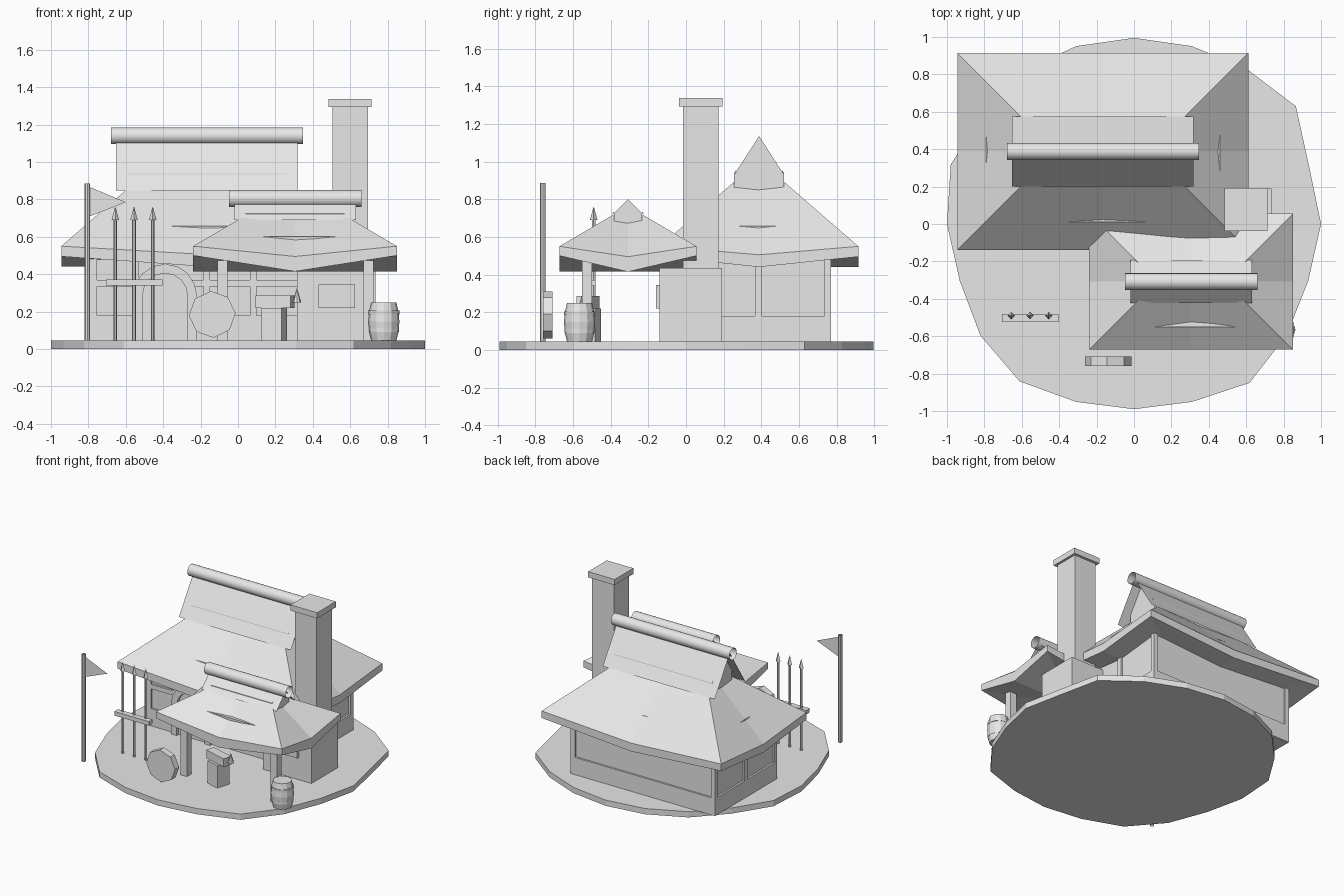
import bpy, bmesh, math
from mathutils import Matrix, Vector

if "Cube" in bpy.data.objects:
    bpy.data.objects.remove(bpy.data.objects["Cube"])

grey = bpy.data.materials.new("pale grey")
grey.diffuse_color = (0.8, 0.8, 0.8, 1)
grey.use_nodes = True
grey.node_tree.nodes["Principled BSDF"].inputs["Base Color"].default_value = grey.diffuse_color
G = 0.045  # top of the ground slab


def mesh(name, verts, faces, fix=True):
    me = bpy.data.meshes.new(name)
    me.from_pydata([tuple(v) for v in verts], [], faces)
    if fix:
        bm = bmesh.new()
        bm.from_mesh(me)
        bmesh.ops.recalc_face_normals(bm, faces=bm.faces)
        bm.to_mesh(me)
        bm.free()
    me.materials.append(grey)
    ob = bpy.data.objects.new(name, me)
    bpy.context.collection.objects.link(ob)
    return ob


def box(name, x0, x1, y0, y1, z0, z1, yaw=0):
    c = Vector(((x0 + x1) / 2, (y0 + y1) / 2, 0))
    rot = Matrix.Rotation(yaw, 3, 'Z')
    vs = [rot @ (Vector((x, y, z)) - c) + c for x in (x0, x1) for y in (y0, y1) for z in (z0, z1)]
    return mesh(name, vs, [(0, 1, 3, 2), (4, 6, 7, 5), (0, 4, 5, 1), (2, 3, 7, 6), (0, 2, 6, 4), (1, 5, 7, 3)])


def prism(name, pts, axis, a, b):
    """Extrude a 2D outline along an axis ('x', 'y' or 'z') from a to b."""
    put = {'x': lambda p, t: (t, p[0], p[1]), 'y': lambda p, t: (p[0], t, p[1]),
           'z': lambda p, t: (p[0], p[1], t)}[axis]
    n = len(pts)
    faces = [tuple(range(n)), tuple(range(n, 2 * n))]
    faces += [(i, (i + 1) % n, n + (i + 1) % n, n + i) for i in range(n)]
    return mesh(name, [put(p, a) for p in pts] + [put(p, b) for p in pts], faces)


def lathe(name, cx, cy, profile, n, caps=True):
    vs, faces = [], []
    for r, z in profile:
        vs += [(cx + r * math.cos(2 * math.pi * i / n), cy + r * math.sin(2 * math.pi * i / n), z)
               for i in range(n)]
    for k in range(len(profile) - 1):
        faces += [(k * n + i, k * n + (i + 1) % n, (k + 1) * n + (i + 1) % n, (k + 1) * n + i)
                  for i in range(n)]
    if caps:
        faces += [tuple(range(n)), tuple(range(len(vs) - n, len(vs)))]
    return mesh(name, vs, faces)


def ring8(cx, cy, hx, hy, zc, zm):
    """Rectangle with corner height zc and sagging side middles at zm."""
    d = [(-1, -1), (0, -1), (1, -1), (1, 0), (1, 1), (0, 1), (-1, 1), (-1, 0)]
    return [(cx + a * hx, cy + b * hy, zc if a and b else zm) for a, b in d]


def thatched_roof(name, cx, cy, hx, hy, eave, run, top, low, gable, sheet, ridge, slope, reach):
    # sagging hip skirt with a fascia
    vs = (ring8(cx, cy, hx, hy, eave[2], eave[3]) + ring8(cx, cy, hx, hy, eave[0], eave[1])
          + ring8(cx, cy, hx - run, hy - run, top, top - 0.015) + [(cx, cy, eave[3]), (cx, cy, top)])
    faces = []
    for i in range(8):
        j = (i + 1) % 8
        faces += [(i, j, 8 + j, 8 + i), (8 + i, 8 + j, 16 + j, 16 + i), (i, j, 24), (16 + i, 16 + j, 25)]
    mesh(name + "_skirt", vs, faces)
    # gable infill under the ridge, reaching a little past the skirt's top
    g = gable
    zs = ridge - g * slope
    prism(name + "_gable", [(cy - g, low), (cy + g, low), (cy + g, zs - .005), (cy, ridge - .005),
                            (cy - g, zs - .005)], 'x', cx - hx + run - reach, cx + hx - run + reach)
    # steep upper sheets, each with a thin binding strip
    sx, sy = sheet
    for side, s in (("front", -1), ("back", 1)):
        e = [(0, ridge), (s * sy, ridge - sy * slope)]
        mesh(f"{name}_{side}_sheet", [(cx + a, cy + y, z) for a, (y, z) in
                                      ((-sx, e[0]), (sx, e[0]), (sx, e[1]), (-sx, e[1]))],
             [(0, 1, 2, 3) if s > 0 else (3, 2, 1, 0)], False)
        ym = sy * 0.68
        p = [(cy + s * (ym + a), ridge - (ym + a) * slope + b) for a, b in
             ((-.005, -.003), (.005, -.003), (.005, .004), (-.005, .004))]
        prism(f"{name}_{side}_binding", p, 'x', cx - sx + .06, cx + sx - .06)
    # open ridge roll
    n, r = 20, 0.045
    vs = [(x, cy + r * math.cos(2 * math.pi * i / n), ridge + r * math.sin(2 * math.pi * i / n))
          for x in (cx - sx - .028, cx + sx + .03) for i in range(n)]
    ob = mesh(name + "_ridge_roll", vs, [(i, (i + 1) % n, n + (i + 1) % n, n + i) for i in range(n)])
    for f in ob.data.polygons:
        f.use_smooth = True


# Uneven ground slab
radii = [1, .985, 1.07, 1.025, 1, .995, 1, 1.01, 1, 1.03,
         1, .98, 1.015, 1.04, 1, .99, 1, 1.05, 1.01, .98]
prism("ground_slab", [(r * math.cos(i * math.pi / 10), r * math.sin(i * math.pi / 10))
                      for i, r in enumerate(radii)], 'z', 0, G)

# House walls: stone course, recessed panels, timber posts, top plate under the roof
X0, X1, Y0, Y1 = -0.79, 0.46, 0.0, 0.77
box("stone_course", X0, X1, Y0, Y1, G, 0.18)
box("wall_panels", X0 + .015, X1 - .015, Y0 + .015, Y1 - .015, 0.18, 0.6)
box("wall_plate", X0, X1, Y0 + .01, Y1 - .015, 0.6, 0.658)
for i, x in enumerate((X0, -0.565, -0.185, 0.065, X1 - .035)):
    box(f"front_post_{i}", x, x + .035, Y0, Y0 + .03, 0.18, 0.5)
    if i in (0, 4):
        box(f"back_post_{i}", x, x + .035, Y1 - .035, Y1, 0.18, 0.5)
for x, side in ((X0, "left"), (X1 - .03, "right")):
    box(side + "_middle_post", x, x + .03, 0.366, 0.404, 0.18, 0.5)
box("front_rail", X0, X1, Y0, Y0 + .03, 0.335, 0.37)

# Arched door frame and door
cx, zs = -0.39, 0.285
arc = [math.pi * i / 8 for i in range(9)]
half = lambda r: [(cx + r, G)] + [(cx + r * math.cos(a), zs + r * math.sin(a)) for a in arc] + [(cx - r, G)]
outer, inner = half(0.17), half(0.12)
n = len(outer)
vs = [(x, y, z) for y in (-.03, .02) for loop in (outer, inner) for x, z in loop]
fs = [(0, n, 3 * n, 2 * n), (n - 1, 2 * n - 1, 4 * n - 1, 3 * n - 1)]
for i in range(n - 1):
    for a, b in ((0, n), (n, 3 * n), (3 * n, 2 * n), (2 * n, 0)):
        fs.append((a + i, a + i + 1, b + i + 1, b + i))
mesh("door_arch", vs, fs)
prism("door", inner, 'y', -.006, .01)

# Roofs
thatched_roof("main_roof", -0.167, 0.388, 0.778, 0.527, (.55, .505, .495, .44), 0.395, 0.893, 0.84,
              0.132, (0.485, 0.188), 1.14, 1.55, 0.03)
thatched_roof("porch_roof", 0.305, -0.308, 0.545, 0.364, (.55, .495, .50, .415), 0.29, 0.72, 0.66,
              0.075, (0.325, 0.115), 0.805, 1.0, 0.045)

# Porch posts and beam
for name, x in (("left", -.11), ("right", .67)):
    box(f"porch_{name}_post", x, x + .055, -.553, -.5, G, 0.55)
box("porch_beam", -.11, .725, -.55, -.5, 0.55, 0.603)

# Forge and chimney
box("forge_base", .315, .735, -.14, .19, G, 0.435)
box("forge_mouth", .43, .625, -.16, -.13, 0.22, 0.345)
box("chimney", .504, .694, -.017, .173, 0.43, 1.295)
box("chimney_cap", .483, .713, -.038, .193, 1.293, 1.338)

# Anvil on its block
yaw = math.radians(-16)
box("anvil_block", .14, .25, -.575, -.465, G, 0.22, yaw)
box("anvil", .1, .295, -.555, -.485, 0.22, 0.285, yaw)
lathe("anvil_horn", .315, -.54, [(.023, .25), (.001, .325)], 8)

# Grindstone wheel
prism("wheel", [(-.138 + .125 * math.cos(i * math.pi / 4 + .05), .185 + .125 * math.sin(i * math.pi / 4 + .05))
                for i in range(8)], 'y', -.76, -.708)

# Barrel with hoops
lathe("barrel", .78, -.565, [(.067, G), (.078, .09), (.083, .147), (.078, .2), (.067, .248)], 12)
for i, (z, r) in enumerate(((.09, .0805), (.185, .0825))):
    lathe(f"barrel_hoop_{i}", .78, -.565, [(r, z), (r, z + .02)], 12)

# Spear rack
box("rack_bar", -.705, -.405, -.525, -.48, .34, .372)
for i in range(3):
    x = -.656 + i * .1
    lathe(f"spear_shaft_{i}", x, -.49, [(.01, G), (.01, .70)], 6)
    lathe(f"spear_tip_{i}", x, -.49, [(.02, .69), (.001, .76)], 4)

# Flagpole and pennant
lathe("flagpole", -.805, -.76, [(.015, G), (.015, .885)], 8, False)
mesh("pennant", [(-.79, -.76, .865), (-.79, -.76, .71), (-.6, -.76, .785)], [(0, 1, 2)], False)
